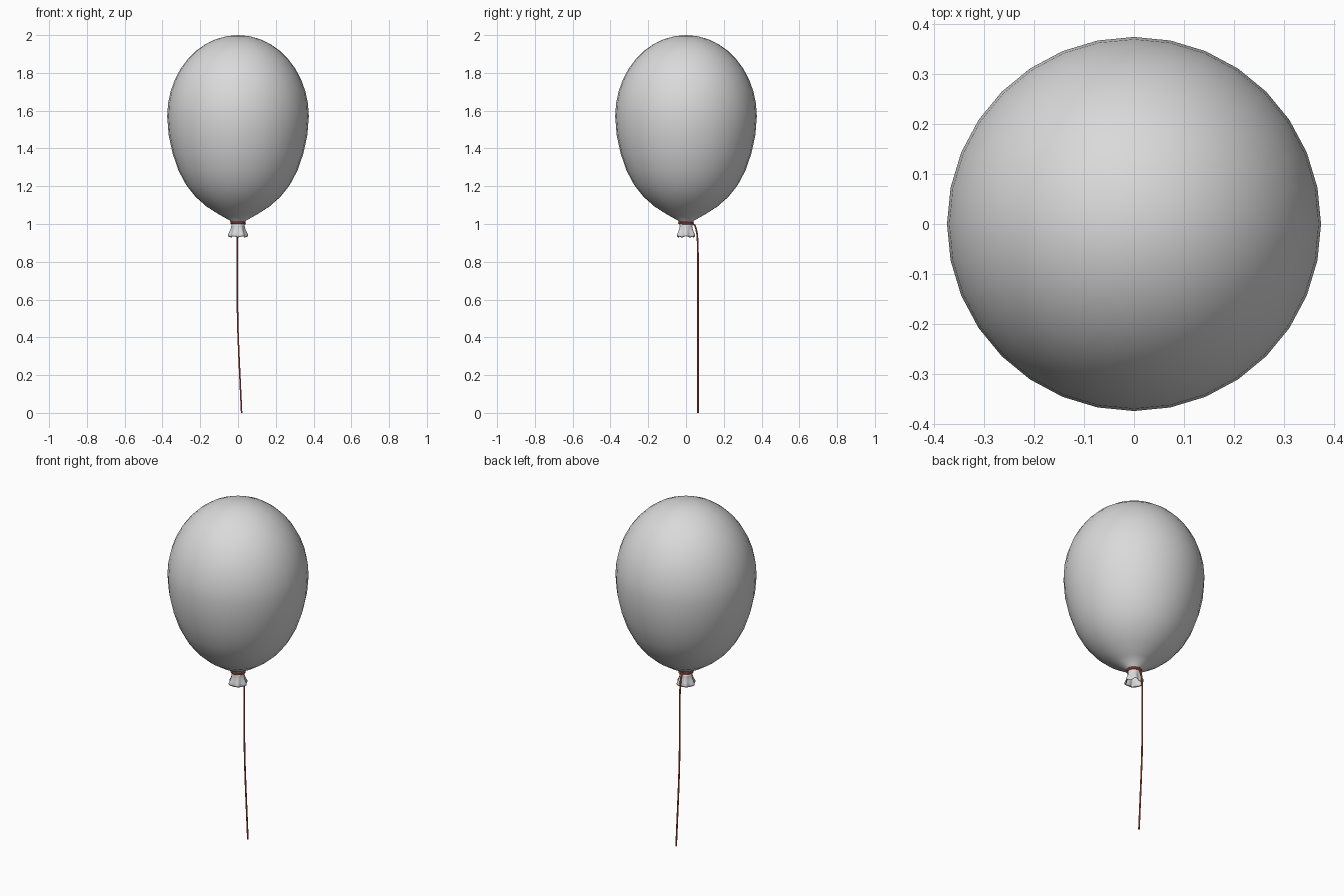
import bpy, bmesh, math

if "Cube" in bpy.data.objects:
    bpy.data.objects.remove(bpy.data.objects["Cube"])

SIDES = 32


def material(name, rgb):
    m = bpy.data.materials.new(name)
    m.diffuse_color = (*rgb, 1)
    m.use_nodes = True
    m.node_tree.nodes["Principled BSDF"].inputs["Base Color"].default_value = m.diffuse_color
    return m


grey = material("light grey rubber", (0.7, 0.7, 0.7))
red = material("red string", (0.6, 0.1, 0.08))


def lathe(name, rows, mat, tip=None, waves=8):
    """Revolve rows of (radius, z, ruffle); ruffle waves the radius and the rim."""
    bm = bmesh.new()
    rings = []
    for r, z, ruffle in rows:
        ring = []
        for i in range(SIDES):
            a = 2 * math.pi * i / SIDES
            wave = math.cos(waves * a)
            rr = r + ruffle * wave
            ring.append(bm.verts.new((rr * math.cos(a), rr * math.sin(a), z + 0.5 * ruffle * wave)))
        rings.append(ring)
    for lo, hi in zip(rings, rings[1:]):
        for i in range(SIDES):
            j = (i + 1) % SIDES
            bm.faces.new((lo[i], lo[j], hi[j], hi[i]))
    if tip is not None:
        top = bm.verts.new((0, 0, tip))
        for i in range(SIDES):
            bm.faces.new((rings[-1][i], rings[-1][(i + 1) % SIDES], top))
    for f in bm.faces:
        f.smooth = True
    me = bpy.data.meshes.new(name)
    bm.to_mesh(me)
    bm.free()
    me.materials.append(mat)
    ob = bpy.data.objects.new(name, me)
    bpy.context.collection.objects.link(ob)
    return ob


# Balloon body: tapered lower half, rounded dome above the widest ring
body = [(0.034, 1.0, 0), (0.042, 1.018, 0), (0.10, 1.05, 0), (0.167, 1.093, 0),
        (0.225, 1.144, 0), (0.274, 1.206, 0), (0.315, 1.283, 0), (0.346, 1.373, 0),
        (0.367, 1.47, 0)]
for k in range(10):
    t = math.radians(9 * k)
    body.append((0.375 * math.cos(t), 1.57 + 0.43 * math.sin(t), 0))
lathe("balloon_body", body, grey, tip=2.0)

# Ruffled open mouth below the knot, with a rolled lip
mouth = lathe("balloon_mouth", [(0.043, 0.934, 0.006), (0.047, 0.932, 0.007),
                                (0.047, 0.942, 0.006), (0.041, 0.958, 0.004),
                                (0.036, 0.975, 0.002), (0.034, 0.989, 0.001),
                                (0.034, 1.002, 0)], grey, waves=6)
shell = mouth.modifiers.new("thickness", "SOLIDIFY")
shell.thickness = 0.003
shell.offset = -1


# String: coils round the neck, then a hanging tail
def tube(name, points, radius):
    cu = bpy.data.curves.new(name, "CURVE")
    cu.dimensions = "3D"
    cu.bevel_depth = radius
    cu.bevel_resolution = 1
    cu.use_fill_caps = True
    sp = cu.splines.new("POLY")
    sp.points.add(len(points) - 1)
    for p, co in zip(sp.points, points):
        p.co = (*co, 1)
    cu.materials.append(red)
    ob = bpy.data.objects.new(name, cu)
    bpy.context.collection.objects.link(ob)
    bpy.ops.object.select_all(action="DESELECT")
    ob.select_set(True)
    bpy.context.view_layer.objects.active = ob
    bpy.ops.object.convert(target="MESH")


coil = []
for i in range(2 * 24 + 1):
    a = math.pi / 2 + 2 * math.pi * i / 24
    coil.append((0.037 * math.cos(a), 0.037 * math.sin(a), 1.013 - 0.012 * i / 48))
tail = [(-0.002, 0.047, 0.992), (-0.003, 0.054, 0.972), (-0.004, 0.059, 0.945),
        (-0.004, 0.062, 0.9), (-0.004, 0.064, 0.8), (-0.004, 0.064, 0.6),
        (-0.001, 0.064, 0.45), (0.005, 0.064, 0.3), (0.012, 0.064, 0.15), (0.019, 0.064, 0.0)]
tube("string", coil + tail, 0.0045)
